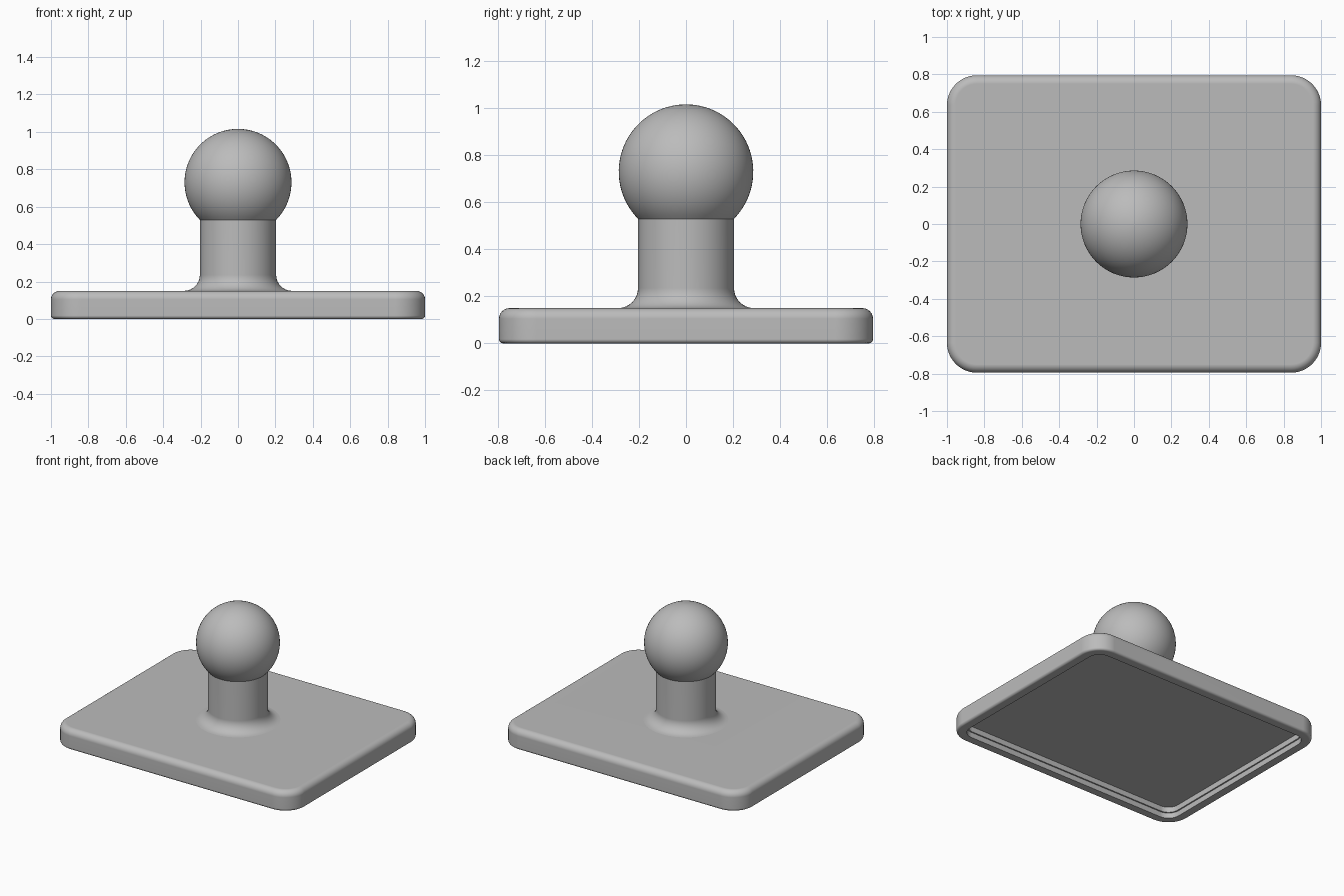
import bpy, bmesh
from math import sin, cos, pi, radians, sqrt, asin

if "Cube" in bpy.data.objects:
    bpy.data.objects.remove(bpy.data.objects["Cube"])

grey = bpy.data.materials.new("satin grey")
grey.use_nodes = True
colour = (0.5, 0.5, 0.5, 1)
grey.diffuse_color = colour
grey.node_tree.nodes["Principled BSDF"].inputs["Base Color"].default_value = colour


def finish(bm, name):
    bmesh.ops.recalc_face_normals(bm, faces=bm.faces)
    mesh = bpy.data.meshes.new(name)
    bm.to_mesh(mesh)
    bm.free()
    mesh.materials.append(grey)
    obj = bpy.data.objects.new(name, mesh)
    bpy.context.collection.objects.link(obj)
    bpy.ops.object.select_all(action="DESELECT")
    obj.select_set(True)
    bpy.context.view_layer.objects.active = obj
    bpy.ops.object.shade_smooth_by_angle(angle=radians(35))
    weighted = obj.modifiers.new("clean shading", "WEIGHTED_NORMAL")
    weighted.keep_sharp = True
    return obj


def arc(cx, cz, r, start, end, steps):
    angles = [radians(start + (end - start) * i / steps) for i in range(steps + 1)]
    return [(cx + r * cos(a), cz + r * sin(a)) for a in angles]


def rounded_ring(bm, inset, z, half_x=1.0, half_y=0.795, radius=0.16, steps=12):
    r = radius - inset
    ring = []
    for quarter, (sx, sy) in enumerate([(1, 1), (-1, 1), (-1, -1), (1, -1)]):
        for i in range(steps + 1):
            a = (quarter + i / steps) * pi / 2
            ring.append(bm.verts.new((sx * (half_x - radius) + r * cos(a),
                                      sy * (half_y - radius) + r * sin(a), z)))
    return ring


# Base plate: rounded top edge, small lower round, stepped recess underneath
thick, top_r, low_r, rim, depth, step = 0.15, 0.045, 0.018, 0.07, 0.08, 0.01
section = arc(-top_r, thick - top_r, top_r, 90, 0, 6)
section += arc(-low_r, low_r, low_r, 0, -90, 4)
section += [(-rim, 0), (-rim, depth / 2), (-rim - step, depth / 2), (-rim - step, depth)]
bm = bmesh.new()
rings = [rounded_ring(bm, -x, z) for x, z in section]
for a, b in zip(rings, rings[1:]):
    for i in range(len(a)):
        j = (i + 1) % len(a)
        bm.faces.new((a[i], a[j], b[j], b[i]))
bm.faces.new(rings[0])
bm.faces.new(rings[-1])
finish(bm, "base_plate")

# Ball post: flared foot, straight neck and ball, turned around z
neck, flare, ball, ball_z = 0.204, 0.085, 0.286, 0.73
join = -90 + math_angle if (math_angle := asin(neck / ball) * 180 / pi) else 0
profile = arc(neck + flare, thick + flare, flare, 270, 180, 8)
profile += arc(0, ball_z, ball, join, 90, 32)
bm = bmesh.new()
verts = [bm.verts.new((max(x, 0), 0, z)) for x, z in profile]
edges = [bm.edges.new(pair) for pair in zip(verts, verts[1:])]
bmesh.ops.spin(bm, geom=verts + edges, cent=(0, 0, 0), axis=(0, 0, 1),
               angle=2 * pi, steps=64, use_merge=True)
bmesh.ops.remove_doubles(bm, verts=bm.verts, dist=0.0001)
finish(bm, "ball_post")
